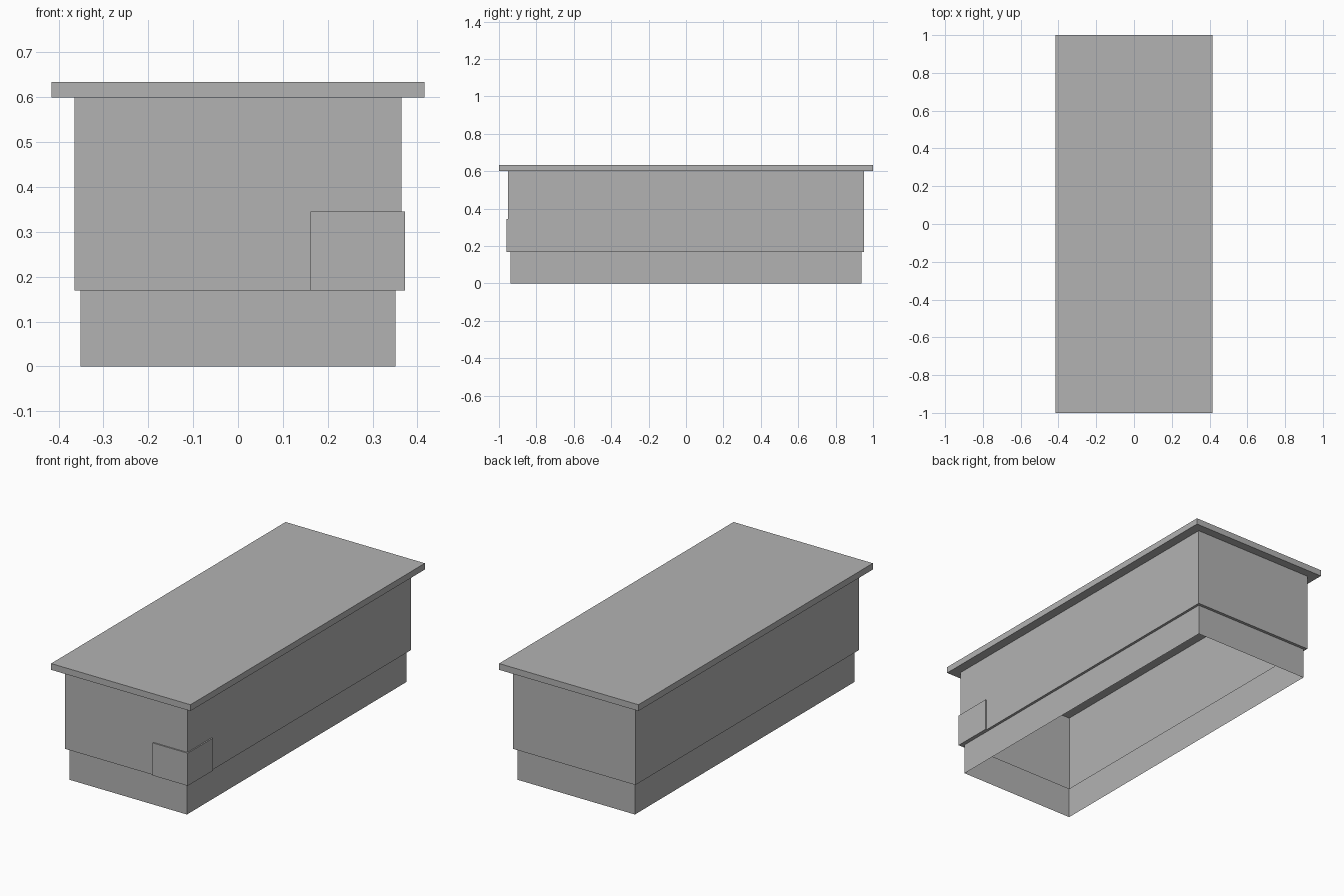
import bpy
import bmesh

cube = bpy.data.objects.get("Cube")
if cube:
    bpy.data.objects.remove(cube, do_unlink=True)

grey = bpy.data.materials.new("plain_grey")
grey.use_nodes = True
colour = (0.45, 0.45, 0.45, 1)
grey.diffuse_color = colour
grey.node_tree.nodes["Principled BSDF"].inputs["Base Color"].default_value = colour


def rectangle(x, y):
    return [(-x, -y), (x, -y), (x, y), (-x, y)]


def loft(name, sections, cap_bottom=True, cap_top=True):
    """Join stacked (outline, z) sections with side faces."""
    bm = bmesh.new()
    rings = [[bm.verts.new((x, y, z)) for x, y in outline] for outline, z in sections]
    for low, high in zip(rings, rings[1:]):
        n = len(low)
        for i in range(n):
            j = (i + 1) % n
            bm.faces.new((low[i], low[j], high[j], high[i]))
    if cap_bottom:
        bm.faces.new(rings[0][::-1])
    if cap_top:
        bm.faces.new(rings[-1])
    mesh = bpy.data.meshes.new(name)
    bm.to_mesh(mesh)
    bm.free()
    mesh.materials.append(grey)
    obj = bpy.data.objects.new(name, mesh)
    bpy.context.collection.objects.link(obj)
    return obj


BASE = rectangle(0.351, 0.937)
WALL = rectangle(0.365, 0.953)
STEP, EAVES, TOP = 0.169, 0.6, 0.634

# Hollow walls, open underneath, with a small outward step above the base
loft("base_walls", [(BASE, 0), (BASE, STEP)], False, False)
loft("upper_walls", [(BASE, STEP), (WALL, STEP), (WALL, EAVES)], False, False)

# Overhanging flat roof
ROOF = rectangle(0.416, 1.0)
loft("flat_roof", [(ROOF, EAVES), (ROOF, TOP)])

# Thin panel wrapped around the front left corner
PANEL = [(0.162, -0.96), (0.372, -0.96), (0.372, -0.745),
         (0.365, -0.745), (0.365, -0.953), (0.162, -0.953)]
loft("corner_panel", [(PANEL, STEP), (PANEL, 0.345)])
